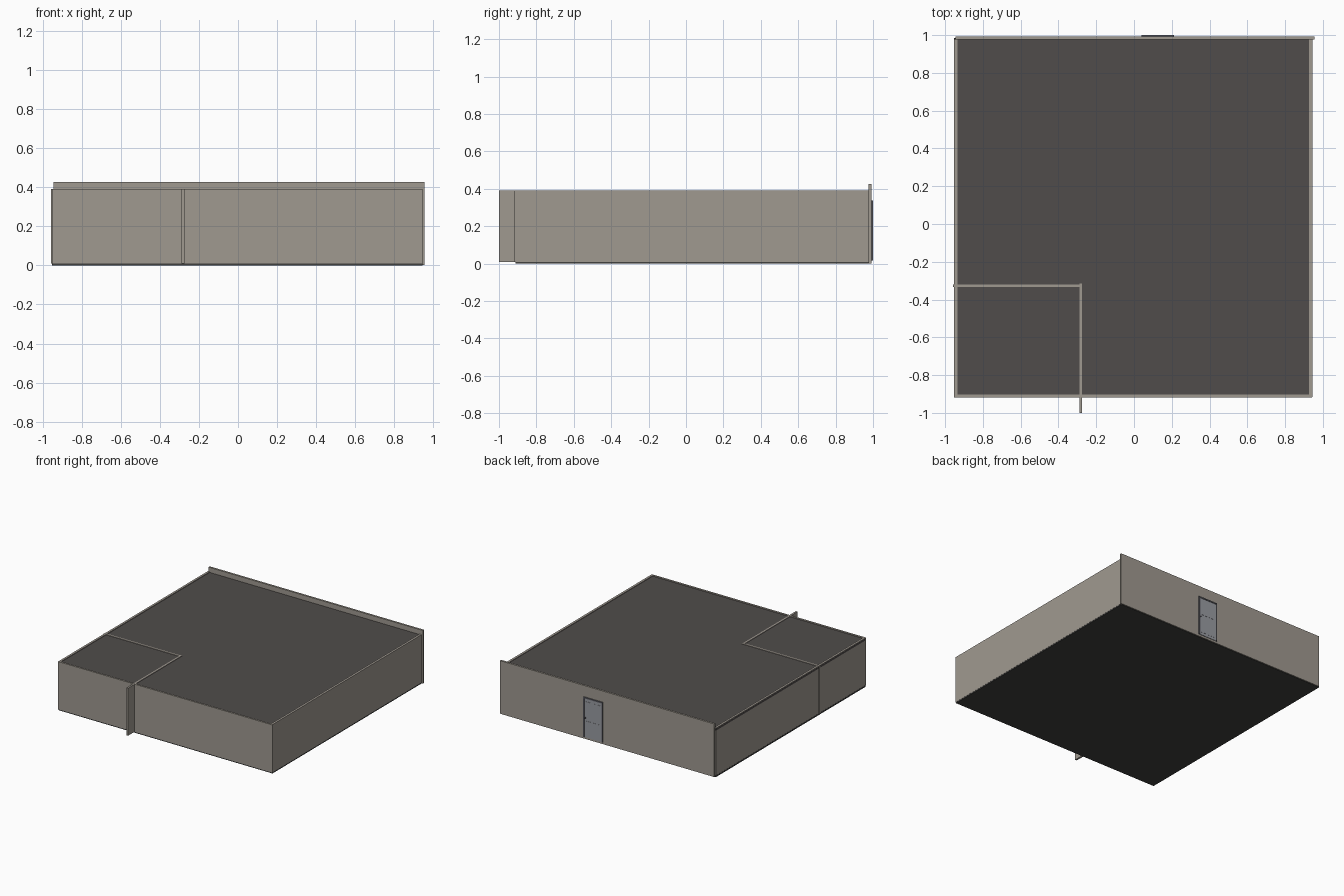
import bpy, math

if "Cube" in bpy.data.objects:
    bpy.data.objects.remove(bpy.data.objects["Cube"])


def material(name, rgb):
    m = bpy.data.materials.new(name)
    m.diffuse_color = (*rgb, 1)
    m.use_nodes = True
    m.node_tree.nodes["Principled BSDF"].inputs["Base Color"].default_value = m.diffuse_color
    return m


wall = material("warm_grey", (0.35, 0.32, 0.28))
dark = material("dark_slab", (0.08, 0.073, 0.07))
floor = material("dark_floor", (0.05, 0.05, 0.048))
frame_c = material("door_frame_grey", (0.13, 0.13, 0.15))
leaf_c = material("door_grey", (0.32, 0.33, 0.36))
metal = material("handle_dark", (0.05, 0.05, 0.06))


def box(name, x, y, z, mat):
    """Box from (min, max) ranges."""
    mid = [(a + b) / 2 for a, b in (x, y, z)]
    bpy.ops.mesh.primitive_cube_add(size=1, location=mid)
    o = bpy.context.object
    o.name = name
    o.scale = [b - a for a, b in (x, y, z)]
    bpy.ops.object.transform_apply(location=False, rotation=False, scale=True)
    o.data.materials.append(mat)
    return o


# floor and ceiling slabs
box("floor_slab", (-0.953, 0.944), (-0.912, 0.984), (0, 0.012), floor)
box("ceiling_slab", (-0.953, 0.940), (-0.905, 0.980), (0.372, 0.387), dark)

# outer walls, the back one taller
top = (0.010, 0.392)
box("left_wall", (-0.952, -0.935), (-0.915, 0.978), top, wall)
box("right_wall", (0.927, 0.945), (-0.915, 0.978), top, wall)
box("front_wall", (-0.952, 0.942), (-0.918, -0.903), top, wall)
box("back_wall", (-0.944, 0.955), (0.976, 0.992), (0.002, 0.427), wall)

# partitions of the corner room, running past the outer walls
box("partition_long", (-0.289, -0.274), (-1.0, -0.315), (0.010, 0.391), wall)
box("partition_cross", (-0.957, -0.274), (-0.334, -0.320), (0.010, 0.391), wall)

# door: frame, leaf and raised panels
x0, x1, z0, z1, t = 0.04, 0.212, 0.018, 0.338, 0.010
box("door_jamb_a", (x0, x0 + t), (0.985, 1.0), (z0, z1), frame_c)
box("door_jamb_b", (x1 - t, x1), (0.985, 1.0), (z0, z1), frame_c)
box("door_head", (x0 + t, x1 - t), (0.985, 1.0), (z1 - t, z1), frame_c)
box("door_leaf", (x0 + t, x1 - t), (0.985, 0.996), (z0, z1 - t), leaf_c)
for i, px in enumerate((0.064, 0.132)):
    for j, (a, b) in enumerate(((0.04, 0.15), (0.19, 0.305))):
        box(f"door_panel_{i}{j}", (px, px + 0.056), (0.99, 0.9975), (a, b), leaf_c)

# door knob
bpy.ops.mesh.primitive_cylinder_add(vertices=16, radius=0.006, depth=0.008,
                                    location=(0.195, 0.997, 0.172),
                                    rotation=(math.pi / 2, 0, 0))
knob = bpy.context.object
knob.name = "door_knob"
knob.data.materials.append(metal)
bpy.ops.object.shade_smooth_by_angle()
